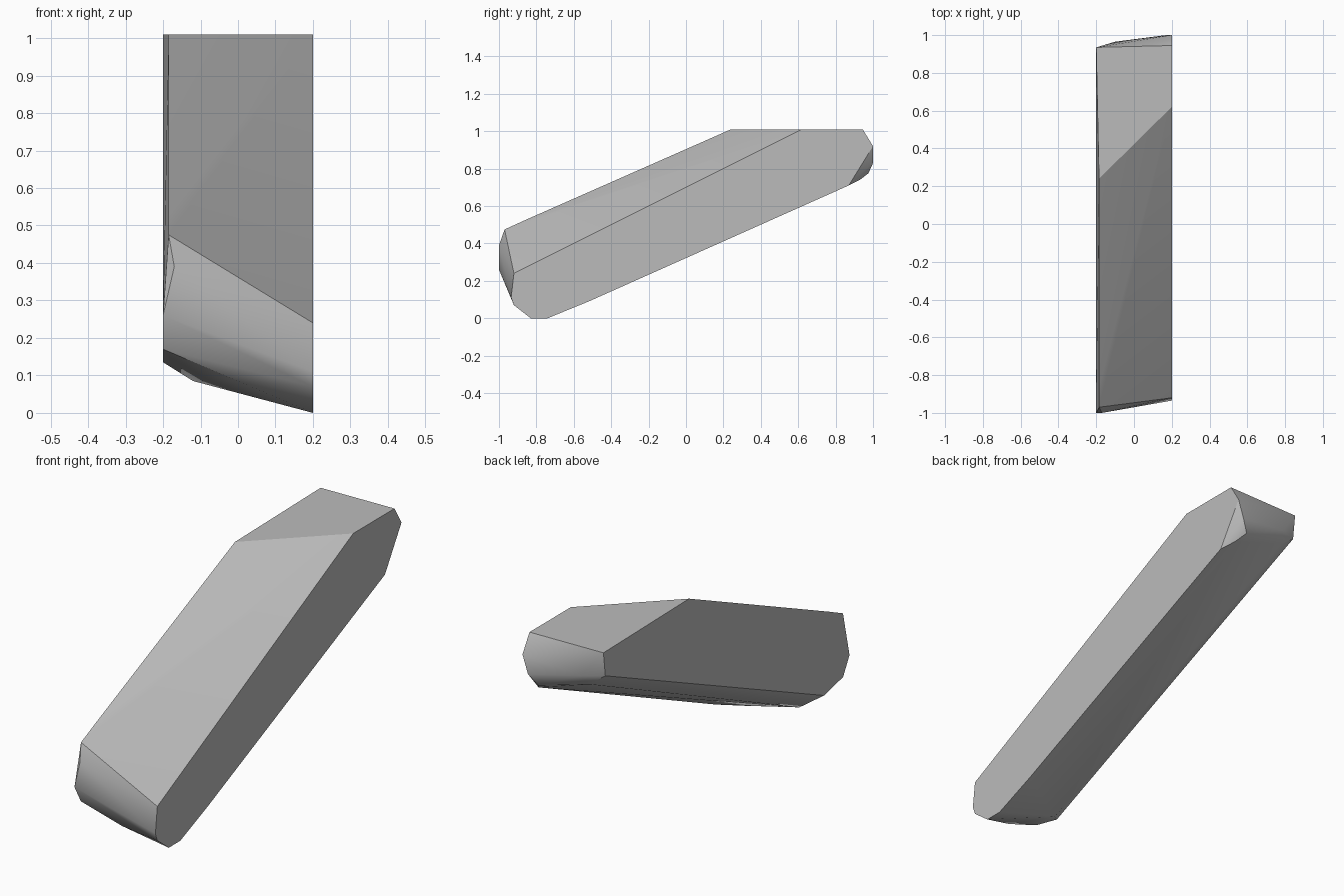
import bpy
import bmesh
import math

default_cube = bpy.data.objects.get("Cube")
if default_cube:
    bpy.data.objects.remove(default_cube, do_unlink=True)


def make_material(name, grey):
    material = bpy.data.materials.new(name)
    material.use_nodes = True
    colour = (grey, grey, grey, 1.0)
    material.diffuse_color = colour
    material.node_tree.nodes["Principled BSDF"].inputs["Base Color"].default_value = colour
    return material


def hull_object(name, points, material):
    """Wrap a tight convex skin around the points and merge its flat faces."""
    bm = bmesh.new()
    for point in points:
        bm.verts.new(point)
    result = bmesh.ops.convex_hull(bm, input=bm.verts[:])
    spare = {v for v in result["geom_interior"] + result["geom_unused"]
             if isinstance(v, bmesh.types.BMVert)}
    bmesh.ops.delete(bm, geom=list(spare), context="VERTS")
    bmesh.ops.dissolve_limit(bm, angle_limit=math.radians(1),
                             verts=bm.verts[:], edges=bm.edges[:])
    bmesh.ops.recalc_face_normals(bm, faces=bm.faces[:])
    mesh = bpy.data.meshes.new(name)
    bm.to_mesh(mesh)
    bm.free()
    mesh.materials.append(material)
    block = bpy.data.objects.new(name, mesh)
    bpy.context.collection.objects.link(block)
    return block


half_width = 0.2
top = 1.01

# Flat left side, as a (y, z) outline
left_side = [(-0.92, 0.24), (0.62, top), (0.945, top), (1.0, 0.92),
             (0.87, 0.71), (-0.52, 0.09), (-0.74, 0), (-0.83, 0),
             (-0.92, 0.07), (-0.935, 0.11)]

# Right side, whose upper edge leans slightly inwards
right_side = [(0.935, top), (0.92, 0.89), (-0.8, 0.135),
              (-0.95, 0.17), (-1.0, 0.26)]
right_upper_edge = [(-0.97, 0.475), (-0.86, 0.525), (0.24, top)]

# Worn corners between the two sides
front_corners = [(-0.17, -1.0, 0.39), (0, -0.91, 0.085)]
under_corners = [(-0.12, -0.72, 0.085), (-0.12, 0.93, 0.83)]
back_corners = [(-0.1, 0.965, 0.88), (0.17, 1.0, 0.83),
                (0.13, 0.975, 0.775), (0.16, 0.93, 0.74)]

points = [(half_width, y, z) for y, z in left_side]
points += [(-half_width, y, z) for y, z in right_side]
points += [(-0.185, y, z) for y, z in right_upper_edge]
points += front_corners + under_corners + back_corners

stone = make_material("stone grey", 0.5)
block = hull_object("slanted_stone_block", points, stone)

# Soft shading over the worn corners, crisp main edges
bpy.ops.object.select_all(action="DESELECT")
block.select_set(True)
bpy.context.view_layer.objects.active = block
bpy.ops.object.shade_smooth_by_angle(angle=math.radians(30))
